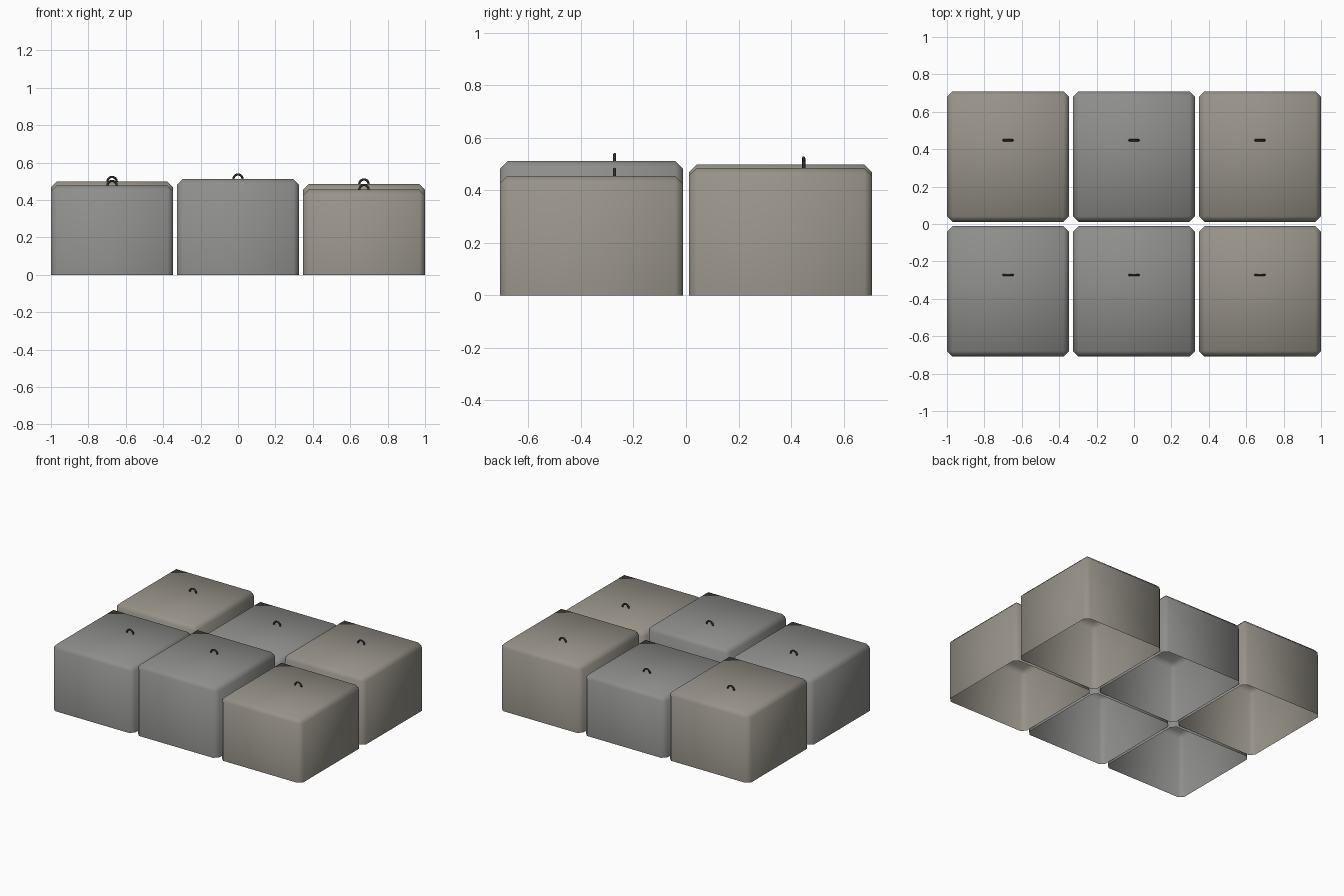
import bpy, bmesh, math
from mathutils import Vector

if "Cube" in bpy.data.objects:
    bpy.data.objects.remove(bpy.data.objects["Cube"])

BLOCK_W, BLOCK_D, CHAMFER = 0.653, 0.698, 0.03
HOOK_R, ROD_R = 0.025, 0.006


def material(name, rgb):
    m = bpy.data.materials.new(name)
    m.diffuse_color = (*rgb, 1)
    m.use_nodes = True
    m.node_tree.nodes["Principled BSDF"].inputs["Base Color"].default_value = m.diffuse_color
    return m


warm = material("warm_concrete", (0.31, 0.29, 0.25))
cool = material("cool_concrete", (0.27, 0.27, 0.26))
dark = material("dark_steel", (0.03, 0.03, 0.03))


def finish(name, bm, mat):
    bmesh.ops.recalc_face_normals(bm, faces=bm.faces)
    me = bpy.data.meshes.new(name)
    bm.to_mesh(me)
    bm.free()
    for p in me.polygons:
        p.use_smooth = True
    me.materials.append(mat)
    ob = bpy.data.objects.new(name, me)
    bpy.context.collection.objects.link(ob)
    return ob


# Concrete block: chamfered top and corners, open underneath
def block(name, x, y, h, mat):
    bm = bmesh.new()
    bmesh.ops.create_cube(bm, size=1)
    for v in bm.verts:
        v.co = Vector((v.co.x * BLOCK_W + x, v.co.y * BLOCK_D + y, (v.co.z + 0.5) * h))
    edges = [e for e in bm.edges if max(v.co.z for v in e.verts) > h / 2]
    bmesh.ops.bevel(bm, geom=edges, offset=CHAMFER, segments=1,
                    affect='EDGES', profile=0.5)
    bm.normal_update()
    bottom = [f for f in bm.faces if all(v.co.z < 1e-4 for v in f.verts)]
    bmesh.ops.recalc_face_normals(bm, faces=bm.faces)
    bmesh.ops.delete(bm, geom=bottom, context='FACES_ONLY')
    return finish(name, bm, mat)


# Lifting hook: half ring of steel rod standing on the block
def hook(name, x, y, z, arcs=12, sides=8):
    bm = bmesh.new()
    rings = []
    for i in range(arcs + 1):
        a = math.pi * i / arcs
        ring = []
        for j in range(sides):
            b = 2 * math.pi * j / sides
            r = HOOK_R + ROD_R * math.cos(b)
            ring.append(bm.verts.new((x + r * math.cos(a), y + ROD_R * math.sin(b),
                                      z + r * math.sin(a))))
        rings.append(ring)
    for r0, r1 in zip(rings, rings[1:]):
        for j in range(sides):
            k = (j + 1) % sides
            bm.faces.new((r0[j], r0[k], r1[k], r1[j]))
    return finish(name, bm, dark)


# Two rows of three blocks with uneven heights
rows = {
    "front": (-0.36, [(0.477, cool), (0.511, cool), (0.455, warm)]),
    "back": (0.36, [(0.498, warm), (0.44, cool), (0.485, warm)]),
}
for row, (y, items) in rows.items():
    for side, x, (h, mat) in zip(("left", "middle", "right"), (-0.6735, 0, 0.6735), items):
        block(f"{row}_{side}_block", x, y, h, mat)
        hook(f"{row}_{side}_hook", x, y + 0.088, h)
